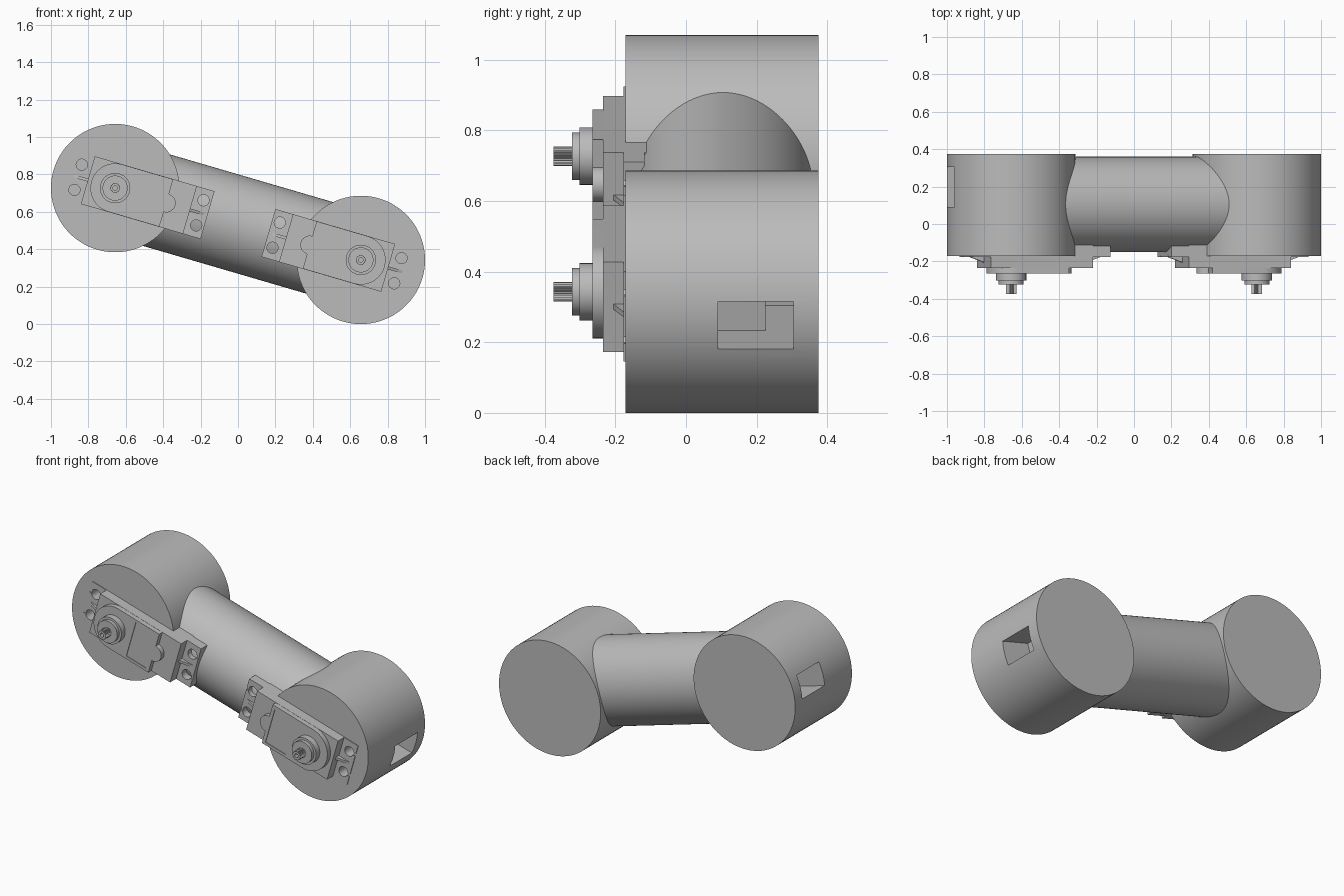
import bpy, bmesh
from math import sin, cos, pi, atan2
from mathutils import Matrix

cube = bpy.data.objects.get("Cube")
if cube:
    bpy.data.objects.remove(cube, do_unlink=True)

grey = bpy.data.materials.new("neutral_grey")
grey.use_nodes = True
grey.diffuse_color = (0.5, 0.5, 0.5, 1)
grey.node_tree.nodes["Principled BSDF"].inputs["Base Color"].default_value = grey.diffuse_color

DRUM_R, DRUM_X = 0.343, 0.657
LOW_Z, HIGH_Z = 0.343, 0.727
FACE, BACK = -0.172, 0.375
TILT = atan2(HIGH_Z - LOW_Z, 2 * DRUM_X)


def arc(r, start=0.0, end=2 * pi, n=32, u=0.0, v=0.0, closed=True):
    steps = n if closed else n - 1
    return [(u + r * cos(start + (end - start) * i / steps),
             v + r * sin(start + (end - start) * i / steps)) for i in range(n)]


def rect(u0, u1, v0, v1):
    return [(u0, v0), (u1, v0), (u1, v1), (u0, v1)]


def prism(name, outline, lo, hi, frame, across=False):
    """Extrude an outline along y, or a u-y outline along v when across is set."""
    bm = bmesh.new()
    place = (lambda a, b, d: (a, b, d)) if across else (lambda a, b, d: (a, d, b))
    ends = [[bm.verts.new(place(a, b, d)) for a, b in outline] for d in (lo, hi)]
    for ring in ends:
        bm.faces.new(ring)
    n = len(outline)
    for i in range(n):
        j = (i + 1) % n
        bm.faces.new((ends[0][i], ends[0][j], ends[1][j], ends[1][i]))
    bmesh.ops.recalc_face_normals(bm, faces=bm.faces)
    mesh = bpy.data.meshes.new(name)
    bm.to_mesh(mesh)
    bm.free()
    mesh.materials.append(grey)
    obj = bpy.data.objects.new(name, mesh)
    obj.matrix_world = frame
    bpy.context.collection.objects.link(obj)
    return obj


def carve(obj, cutters):
    for cutter in cutters:
        cutter.hide_render = True
        mod = obj.modifiers.new("cut", 'BOOLEAN')
        mod.operation, mod.solver, mod.object = 'DIFFERENCE', 'EXACT', cutter
    bpy.context.view_layer.update()
    graph = bpy.context.evaluated_depsgraph_get()
    mesh = bpy.data.meshes.new_from_object(obj.evaluated_get(graph))
    obj.modifiers.clear()
    obj.data = mesh


def build_joint(side, frame):
    def part(name, outline, lo, hi, across=False):
        return prism(side + "_" + name, outline, lo, hi, frame, across)

    # Screw holes with slots open to the ends of the mounting plate
    holes = []
    for u, tip in ((-0.206, -0.3), (0.472, 0.56)):
        for v in (-0.07, 0.07):
            holes.append(part("hole", arc(0.03, n=24, u=u, v=v), -0.2, -0.11))
            holes.append(part("slot", rect(min(u, tip), max(u, tip), v - 0.009, v + 0.009),
                              -0.19, -0.1715))

    # Drum with a cable opening in its outer side
    drum = part("drum", arc(DRUM_R, n=96), FACE, BACK)
    openings = [part("opening", rect(-0.5, -0.152, -0.07, 0.07), 0.09, 0.305),
                part("deep_opening", rect(-0.3, 0.1, -0.07, 0.07), 0.225, 0.305)]
    carve(drum, openings + holes[:4:2])

    # Servo mounting plate, case and gussets
    plate = part("mounting_plate", rect(-0.25, 0.515, -0.133, 0.133), -0.177, -0.118)
    carve(plate, holes)
    part("servo_case", rect(-0.152, 0.417, -0.133, 0.133), -0.235, 0.0)
    for name, root, tip in (("outer_gusset", -0.152, -0.235), ("inner_gusset", 0.417, 0.5)):
        part(name, [(root, -0.175), (tip, -0.175), (root, -0.205)], -0.008, 0.008, True)

    # Gear cover: round over the shaft, square behind, with a small end bump
    outline = arc(0.132, pi / 2, 3 * pi / 2, 32, closed=False) + [(0.285, -0.132)]
    outline += arc(0.05, -pi / 2, pi / 2, 16, u=0.285, closed=False) + [(0.285, 0.132)]
    cover = part("gear_cover", outline, -0.265, -0.23)
    panel = part("panel_cut", rect(0.125, 0.265, -0.115, 0.115), -0.3, -0.261)
    carve(cover, [panel])

    # Stepped bearing and toothed output shaft
    part("bearing_base", arc(0.081, n=48), -0.302, -0.26)
    part("bearing_collar", arc(0.067, n=48), -0.323, -0.3)
    teeth = [(r * cos(i * pi / 24), r * sin(i * pi / 24))
             for i in range(48) for r in [0.028 if i % 2 else 0.024]]
    shaft = part("output_shaft", teeth, -0.375, -0.32)
    bore = part("bore", arc(0.012, n=20), -0.4, -0.335)
    carve(shaft, [bore])

    for cutter in holes + openings + [panel, bore]:
        bpy.data.objects.remove(cutter, do_unlink=True)


# Two identical joints, the second turned half round
build_joint("right", Matrix.Translation((-DRUM_X, 0, HIGH_Z)) @ Matrix.Rotation(TILT, 4, 'Y'))
build_joint("left", Matrix.Translation((DRUM_X, 0, LOW_Z)) @ Matrix.Rotation(TILT + pi, 4, 'Y'))

# Round link between the drums
half = DRUM_X / cos(TILT) - 0.2
bpy.ops.mesh.primitive_cylinder_add(vertices=96, radius=0.255, depth=2 * half)
link = bpy.context.object
link.name = "link_tube"
link.data.materials.append(grey)
link.matrix_world = (Matrix.Translation((0, 0.105, (LOW_Z + HIGH_Z) / 2))
                     @ Matrix.Rotation(TILT + pi / 2, 4, 'Y'))

# Smooth the round surfaces and keep the edges sharp
bpy.ops.object.select_all(action='DESELECT')
for obj in bpy.context.collection.objects:
    if obj.type == 'MESH' and grey.name in obj.data.materials:
        obj.select_set(True)
        bpy.context.view_layer.objects.active = obj
bpy.ops.object.shade_smooth_by_angle(angle=pi / 9)
